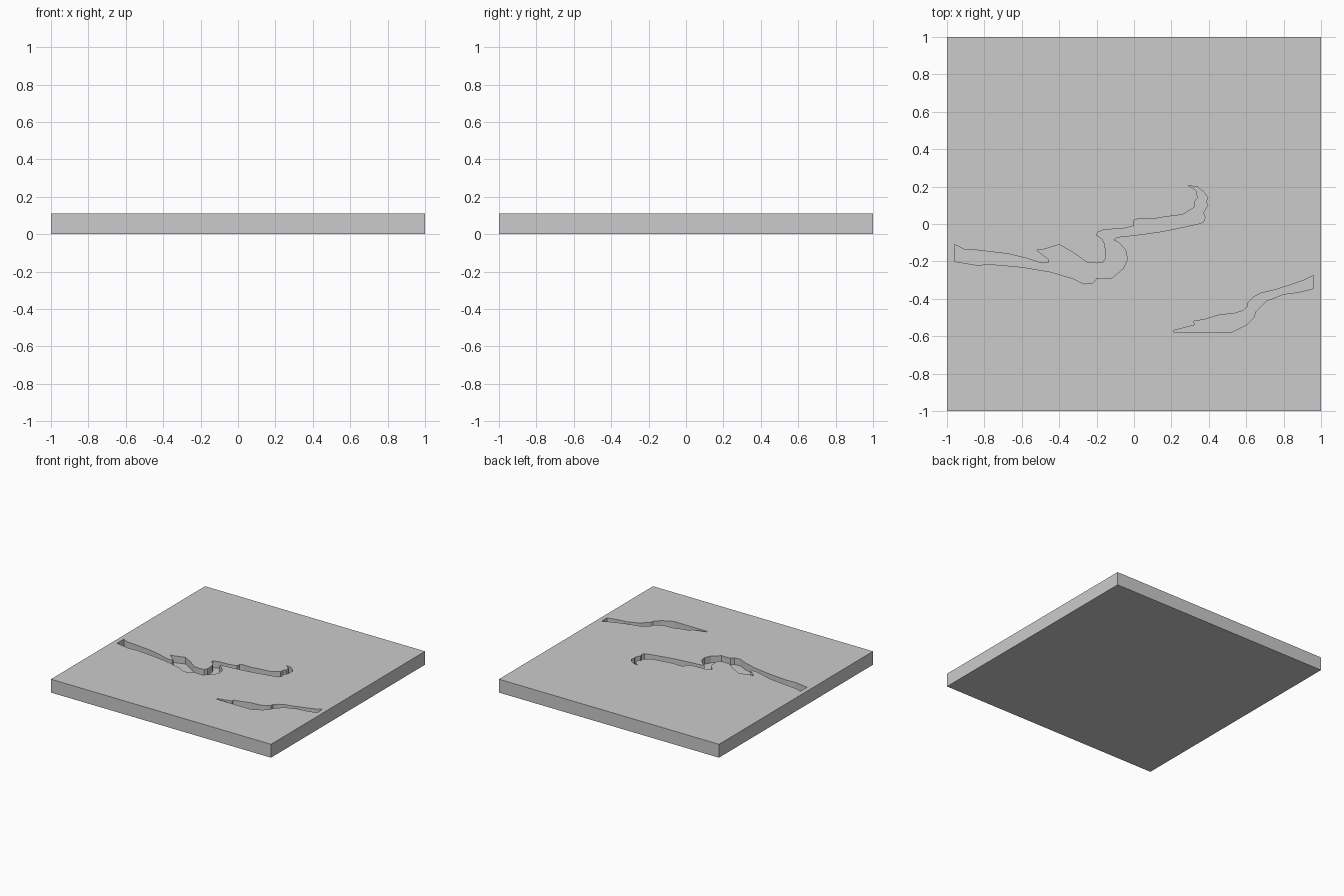
import bpy, bmesh

if "Cube" in bpy.data.objects:
    bpy.data.objects.remove(bpy.data.objects["Cube"])

THICK = 0.11      # slab thickness
DEPTH = 0.055     # groove depth

# Slab
bpy.ops.mesh.primitive_cube_add(size=1, location=(0, 0, THICK / 2))
slab = bpy.context.object
slab.name = "terrain_slab"
slab.scale = (2, 2, THICK)
bpy.ops.object.transform_apply(location=True, rotation=False, scale=True)


def carve(name, upper, lower):
    """Cut a flat-bottomed channel between two banks, both listed left to right."""
    bm = bmesh.new()
    z = THICK - DEPTH
    face = bm.faces.new([bm.verts.new((x, y, z)) for x, y in upper + lower[::-1]])
    ext = bmesh.ops.extrude_face_region(bm, geom=[face])
    top = [v for v in ext["geom"] if isinstance(v, bmesh.types.BMVert)]
    bmesh.ops.translate(bm, verts=top, vec=(0, 0, DEPTH + 0.1))
    bmesh.ops.recalc_face_normals(bm, faces=bm.faces)
    mesh = bpy.data.meshes.new(name)
    bm.to_mesh(mesh)
    bm.free()
    cutter = bpy.data.objects.new(name, mesh)
    bpy.context.collection.objects.link(cutter)
    cutter.hide_render = True
    mod = slab.modifiers.new(name, "BOOLEAN")
    mod.operation = "DIFFERENCE"
    mod.solver = "EXACT"
    mod.object = cutter
    bpy.context.view_layer.objects.active = slab
    bpy.ops.object.modifier_apply(modifier=mod.name)
    bpy.data.objects.remove(cutter)


# Long winding river on the left
river_north = [
    (-.96, -.11), (-.91, -.135), (-.84, -.14), (-.67, -.16), (-.57, -.185),
    (-.51, -.205), (-.48, -.21), (-.455, -.205), (-.455, -.19), (-.52, -.14),
    (-.48, -.135), (-.40, -.11), (-.33, -.15), (-.25, -.205), (-.20, -.21),
    (-.165, -.205), (-.15, -.18), (-.155, -.11), (-.17, -.08), (-.20, -.06),
    (-.195, -.045), (-.16, -.03), (-.06, -.025), (0, -.01), (0, .02),
    (.03, .03), (.10, .027), (.18, .04), (.26, .05), (.30, .075), (.325, .09),
    (.325, .12), (.34, .14), (.335, .175), (.31, .195), (.29, .205)]
river_south = [
    (-.96, -.20), (-.84, -.22), (-.77, -.215), (-.60, -.23), (-.45, -.255),
    (-.33, -.29), (-.27, -.32), (-.22, -.315), (-.20, -.29), (-.12, -.29),
    (-.06, -.24), (-.035, -.19), (-.045, -.14), (-.08, -.10), (-.11, -.085),
    (-.09, -.07), (0, -.06), (.08, -.05), (.15, -.04), (.20, -.03),
    (.27, -.015), (.34, 0), (.37, .01), (.38, .035), (.37, .06), (.395, .10),
    (.385, .12), (.395, .14), (.375, .17), (.34, .198)]
carve("river_cutter", river_north, river_south)

# Short stream at the right
stream_north = [
    (.21, -.57), (.325, -.54), (.32, -.52), (.38, -.51), (.46, -.485),
    (.53, -.48), (.58, -.465), (.61, -.44), (.61, -.42), (.64, -.39),
    (.68, -.37), (.76, -.35), (.84, -.325), (.91, -.30), (.96, -.275)]
stream_south = [
    (.215, -.58), (.52, -.58), (.60, -.54), (.64, -.50), (.65, -.47),
    (.71, -.41), (.80, -.375), (.88, -.365), (.96, -.345)]
carve("stream_cutter", stream_north, stream_south)
